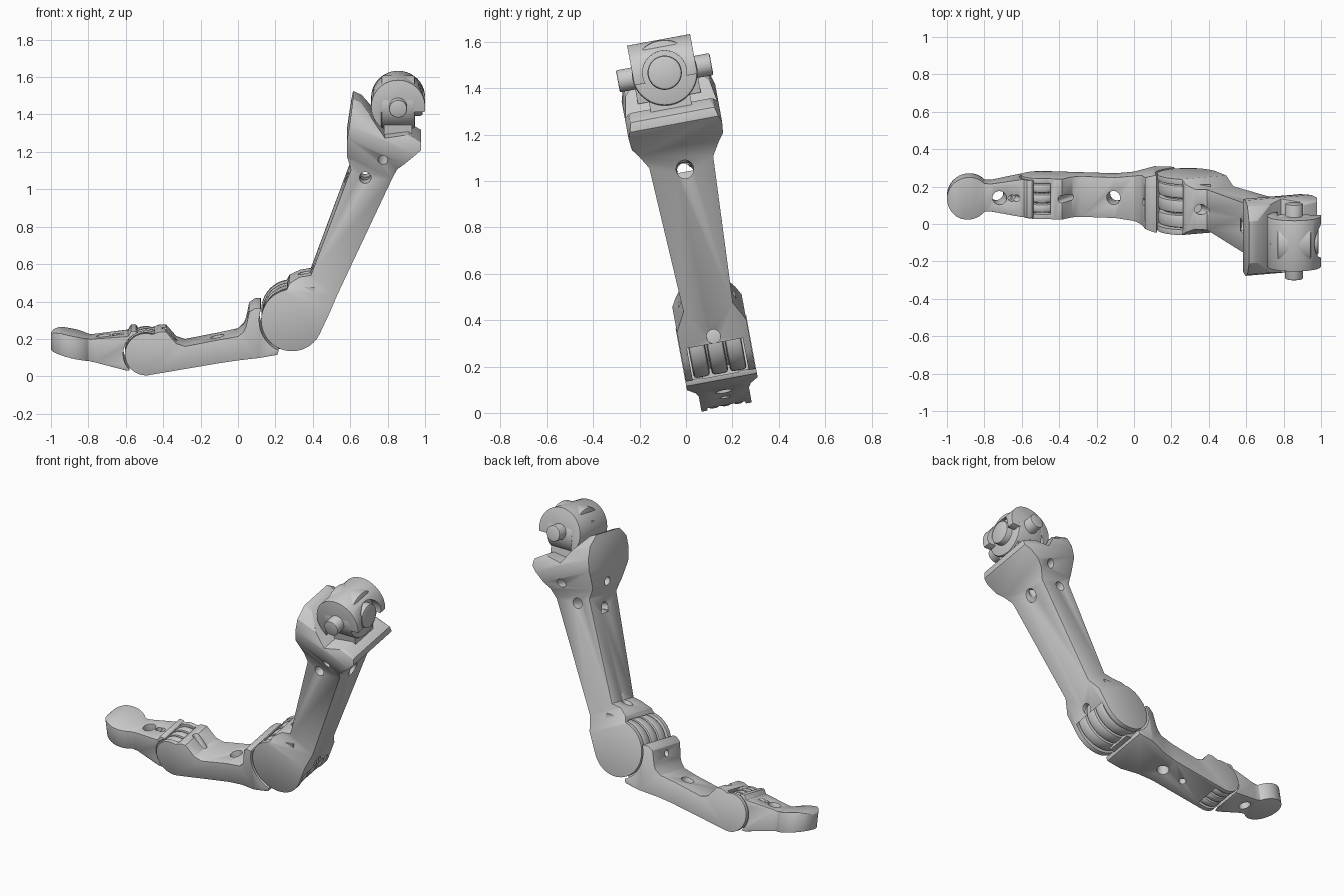
import bpy, bmesh, math
from mathutils import Matrix, Vector

if "Cube" in bpy.data.objects:
    bpy.data.objects.remove(bpy.data.objects["Cube"])

# The finger is planar in (x, v, w); the whole plane leans about the x axis
LEAN = math.radians(10.5)
FRAME = Matrix.Translation((0, .174, .032)) @ Matrix.Rotation(LEAN, 4, 'X')
H1, H2, JOINT = (.289, .327), (-.492, .137), (.856, 1.467)   # hinge centres (x, z)
SHAFT = Vector((.42, 0, .907)).normalized()


def W(z):
    return (z - .032) / math.cos(LEAN)


def L(x, z, v=0):
    return Vector((x, v, W(z)))


def arc(c, r, a0, a1, n=24):
    return [(c[0] + r * math.cos(math.radians(a0 + (a1 - a0) * i / n)),
             c[1] + r * math.sin(math.radians(a0 + (a1 - a0) * i / n))) for i in range(n + 1)]


def prism(name, pts, sweep):
    """Extrude a flat outline along a vector."""
    bm = bmesh.new()
    f = bm.faces.new([bm.verts.new(p) for p in pts])
    ext = bmesh.ops.extrude_face_region(bm, geom=[f])
    bmesh.ops.translate(bm, verts=[g for g in ext['geom'] if isinstance(g, bmesh.types.BMVert)], vec=sweep)
    bmesh.ops.recalc_face_normals(bm, faces=bm.faces)
    return add(name, bm)


def rod(name, p, d, r, length, n=48):
    """Cylinder centred on p along direction d."""
    bm = bmesh.new()
    m = Matrix.Translation(p) @ Vector(d).to_track_quat('Z', 'Y').to_matrix().to_4x4()
    bmesh.ops.create_cone(bm, cap_ends=True, segments=n, radius1=r, radius2=r, depth=length, matrix=m)
    return add(name, bm)


def box(name, p, size):
    bm = bmesh.new()
    bmesh.ops.create_cube(bm, size=1, matrix=Matrix.Translation(p) @ Matrix.Diagonal((*size, 1)))
    return add(name, bm)


def add(name, bm):
    me = bpy.data.meshes.new(name)
    bm.to_mesh(me)
    bm.free()
    ob = bpy.data.objects.new(name, me)
    bpy.context.collection.objects.link(ob)
    ob.matrix_world = FRAME
    return ob


def run(ob, mod):
    bpy.context.view_layer.objects.active = ob
    bpy.ops.object.modifier_apply(modifier=mod.name)


def boolean(ob, other, op='DIFFERENCE'):
    m = ob.modifiers.new('bool', 'BOOLEAN')
    m.operation, m.object, m.solver = op, other, 'EXACT'
    run(ob, m)
    bpy.data.objects.remove(other)


def finish(ob, width=.006):
    m = ob.modifiers.new('bevel', 'BEVEL')
    m.width, m.segments, m.limit_method, m.angle_limit = width, 2, 'ANGLE', math.radians(35)
    run(ob, m)
    bpy.ops.object.select_all(action='DESELECT')
    ob.select_set(True)
    bpy.ops.object.shade_smooth_by_angle(angle=math.radians(30))


def link(name, side, plan, to3d, sweep):
    """Side profile intersected with a mirrored width outline."""
    ob = prism(name, [L(x, z, -.4) for x, z in side], (0, .8, 0))
    outline = plan + [(a, -h) for a, h in reversed(plan)]
    boolean(ob, prism('cut', [to3d(a, h) for a, h in outline], sweep), 'INTERSECT')
    return ob


def drill(ob, x, z, d, r, length, v=0):
    boolean(ob, rod('cut', L(x, z, v), d, r, length, 24))


flat = lambda a, h: Vector((a, h, -1))
UP = (0, 0, 3)

# Fingertip segment with a round pad
tip = link('fingertip',
           [(-1.01, .145), (-1.01, .225), (-.985, .243), (-.95, .248), (-.86, .23), (-.79, .212),
            (-.588, .232), (-.572, .258), (-.545, .258)] + arc(H2, .122, 112, 225, 12)
           + [(-.60, .05), (-.86, .11)],
           [p for p in arc((-.885, 0), .115, 178, 42)] + [(-.765, .075), (-.6, .102), (-.4, .102)], flat, UP)
drill(tip, -.727, .15, (.12, 0, 1), .037, .5)
for x in (-.645, -.622):
    drill(tip, x, .24, (.5, 0, 1), .017, .12)
finish(tip)

# Middle segment
mid = link('middle_segment',
           arc(H2, .112, 72, 275) + [(.21, .143)] + arc(H1, .176, 246, 160, 16)
           + [(.12, .392), (.09, .39), (.06, .37), (.043, .29), (.03, .262), (0, .235), (-.283, .18),
              (-.33, .195), (-.385, .258), (-.42, .258)],
           [(-.7, .11), (-.1, .11), (0, .122), (.11, .155), (.4, .155)], flat, UP)
boolean(mid, rod('cut', L(*H2), (0, 1, 0), .122, .168))
drill(mid, -.10, .15, (-.15, 0, 1), .037, .6)
drill(mid, -.35, .2, (-.6, 0, 1), .02, .16)
drill(mid, .045, .33, (1, 0, .1), .02, .3)
drill(mid, -.24, .06, (-.15, 0, 1), .022, .12)
finish(mid)

# Long upper segment with a flared head and a raised back plate
s0 = L(*H1)
across = Vector((SHAFT.z, 0, -SHAFT.x))
upper = link('upper_segment',
             arc(H1, .165, 100, 333, 36)
             + [(.85, 1.138), (.979, 1.245), (.979, 1.285), (.91, 1.325), (.786, 1.31), (.71, 1.42),
                (.66, 1.485), (.615, 1.505), (.583, 1.294), (.583, 1.2), (.604, 1.13), (.39, .56),
                (.33, .55), (.275, .52)],
             [(-.3, .152), (.13, .152), (.22, .108), (.92, .14), (1.03, .2), (1.1, .205), (1.17, .185),
              (1.25, .08), (1.5, .08)],
             lambda a, h: s0 + SHAFT * a + Vector((0, h, 0)) - across, across * 2)
boolean(upper, rod('cut', L(*H1), (0, 1, 0), .172, .245))
drill(upper, .68, 1.087, (0, 1, 0), .031, .8)
drill(upper, .775, 1.19, (0, 1, 0), .026, .8)
drill(upper, .72, 1.04, (1, 0, .1), .038, .3, .01)
drill(upper, .80, 1.12, SHAFT, .026, .3, .01)
drill(upper, .6, 1.06, (1, 0, -.3), .03, .2)
drill(upper, .6, 1.22, (1, 0, .2), .026, .3)
drill(upper, .34, .52, (-.5, 0, -1), .028, .2)
drill(upper, .44, .33, (1, 0, 0), .03, .25)
finish(upper)

# Hinge knuckle rings and the rounded core behind them
for label, c, r, step, wide in (('base', H1, .16, .08, .072), ('tip', H2, .109, .054, .048)):
    for i in (-1, 0, 1):
        finish(rod(label + '_knuckle_ring', L(*c, i * step), (0, 1, 0), r, wide), .014)
    rod(label + '_knuckle_core', L(*c), (0, 1, 0), r - .03, step * 2.9)

# Floors that carry the knuckles between the segments
box('base_knuckle_stop', L(.2, .19), (.1, .16, .06))
box('upper_knuckle_bridge', L(.36, .45), (.1, .25, .1))

# Universal joint: saddle cylinder across the head, open underneath
J = L(*JOINT)
saddle = rod('joint_saddle', J, (0, 1, 0), .144, .276, 64)
boolean(saddle, box('cut', J + Vector((.04, 0, -.17)), (.26, .5, .28)))
boolean(saddle, rod('cut', J + Vector((.13, 0, 0)), (1, 0, 0), .095, .1))
finish(saddle, .01)

# Round lower yoke, cross pin and round end bosses
finish(rod('joint_yoke', J, (1, 0, 0), .142, .18, 64), .012)
finish(rod('joint_boss', J, (1, 0, 0), .074, .262), .012)
finish(rod('joint_pin', J, (0, 1, 0), .048, .41, 32), .006)

# Seat between the head and the yoke
box('joint_seat', J + Vector((0, 0, -.14)), (.15, .18, .08))
